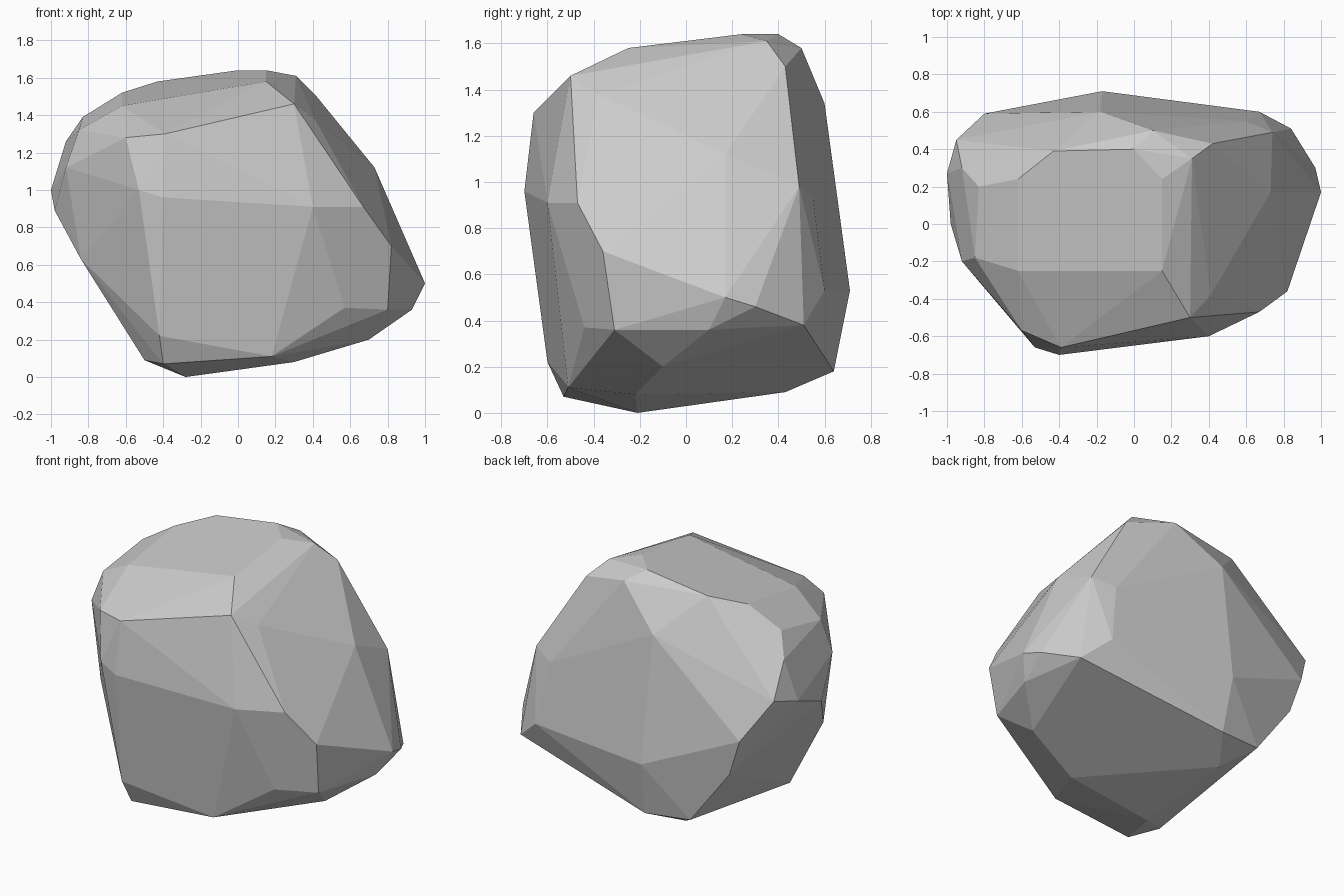
import bpy, bmesh
from math import radians

# Corner points where the broken faces of the boulder meet
corners = [
    # front face and its left chamfer
    (-.40, -.70, .96), (.40, -.60, .91), (.67, -.47, .91), (-.42, -.60, .22),
    (.18, -.51, .11), (.57, -.44, .37), (-.39, -.66, 1.30), (.30, -.50, 1.46),
    (-.53, -.66, 1.00), (-.60, -.57, 1.28), (-.92, -.20, 1.12),
    # top face
    (.15, -.25, 1.58), (.15, .24, 1.64), (0, .40, 1.64), (-.62, -.25, 1.45),
    (-.62, .24, 1.52), (-.43, .39, 1.58), (-.83, .20, 1.39), (.31, .35, 1.61),
    (-.85, -.18, 1.32), (.10, .50, 1.58),
    # right face
    (.73, .17, 1.12), (.41, -.38, 1.38), (.82, -.36, .70),
    (1, .17, .50), (.97, .30, .46), (.42, .43, 1.50), (.74, .49, .98),
    # back face
    (-.18, .60, 1.34), (-.17, .71, .53), (.67, .60, .53), (-.80, .59, .80),
    (.84, .51, .38), (-.15, .64, .18), (.60, .55, .93), (-.72, .58, .56),
    # left face
    (-1, .27, 1), (-.98, 0, .89), (-.95, .45, 1.05), (-.92, .30, 1.26), (-.84, -.22, .63),
    # underside
    (-.28, -.21, 0), (.30, -.22, .08), (.70, -.10, .20), (.93, .10, .36),
    (-.30, .43, .09), (-.45, .60, .20), (-.40, -.53, .07), (.80, -.31, .36),
    (-.50, -.36, .09),
]

# Wrap the corners in a convex faceted skin
bm = bmesh.new()
for c in corners:
    bm.verts.new(c)
bmesh.ops.convex_hull(bm, input=bm.verts)
loose = [v for v in bm.verts if not v.link_faces]
bmesh.ops.delete(bm, geom=loose, context='VERTS')

# Merge nearly level triangles into broad flat facets
bmesh.ops.dissolve_limit(bm, angle_limit=radians(3), verts=bm.verts, edges=bm.edges)
bmesh.ops.recalc_face_normals(bm, faces=bm.faces)

mesh = bpy.data.meshes.new("boulder")
bm.to_mesh(mesh)
bm.free()
boulder = bpy.data.objects.new("boulder", mesh)
bpy.context.collection.objects.link(boulder)
